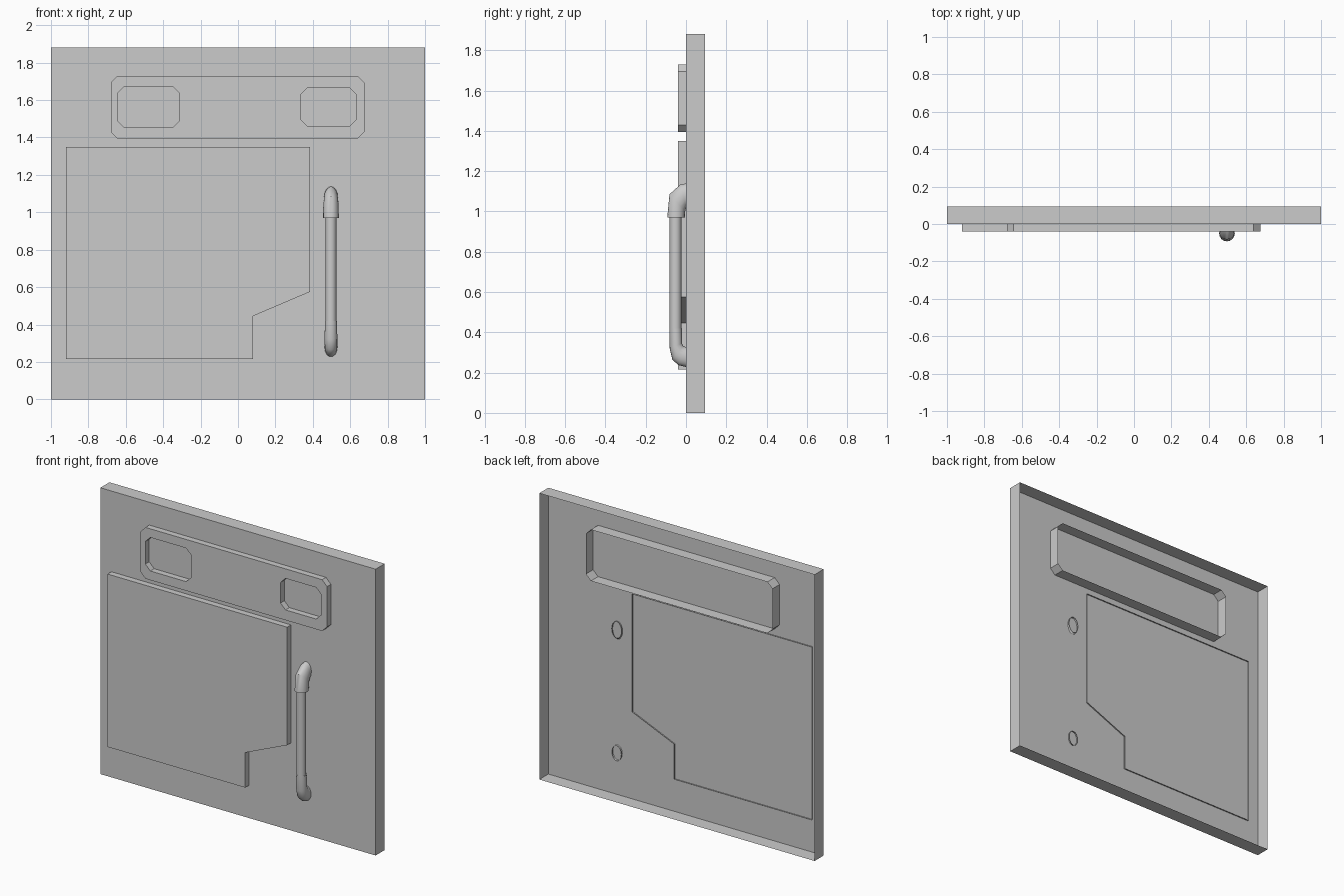
import bpy, bmesh, math
from mathutils import Vector

if "Cube" in bpy.data.objects:
    bpy.data.objects.remove(bpy.data.objects["Cube"])


def finish(name, bm):
    bmesh.ops.recalc_face_normals(bm, faces=bm.faces)
    me = bpy.data.meshes.new(name)
    bm.to_mesh(me)
    bm.free()
    ob = bpy.data.objects.new(name, me)
    bpy.context.collection.objects.link(ob)
    return ob


def chamfered(x0, x1, z0, z1, c):
    return [(x0 + c, z0), (x1 - c, z0), (x1, z0 + c), (x1, z1 - c),
            (x1 - c, z1), (x0 + c, z1), (x0, z1 - c), (x0, z0 + c)]


def open_shell(name, outline, front, back, holes=(), hole_back=0.0):
    """Front face with optional holes, walls running backwards, open rear."""
    bm = bmesh.new()
    front_edges = []
    for i, loop in enumerate([outline, *holes]):
        end = back if i == 0 else hole_back
        f = [bm.verts.new((x, front, z)) for x, z in loop]
        b = [bm.verts.new((x, end, z)) for x, z in loop]
        for k in range(len(loop)):
            n = (k + 1) % len(loop)
            bm.faces.new((f[k], f[n], b[n], b[k]))
            front_edges.append(bm.edges.get((f[k], f[n])))
    if holes:
        bmesh.ops.triangle_fill(bm, edges=front_edges, use_beauty=True,
                                normal=(0, -1, 0))
    else:
        bm.faces.new(f)
    return finish(name, bm)


def swept(name, rings, x, sides=16, caps=(True, True)):
    """Tube through rings given as outer (y, z), inner (y, z), half width."""
    bm = bmesh.new()
    loops = []
    for oy, oz, iy, iz, w in rings:
        o, i = Vector((x, oy, oz)), Vector((x, iy, iz))
        mid, half = (o + i) / 2, (o - i) / 2
        loops.append([bm.verts.new(mid + half * math.cos(a) + Vector((w * math.sin(a), 0, 0)))
                      for a in (2 * math.pi * k / sides for k in range(sides))])
    for a, b in zip(loops, loops[1:]):
        for k in range(sides):
            n = (k + 1) % sides
            bm.faces.new((a[k], a[n], b[n], b[k]))
    for loop, cap in zip((loops[0], loops[-1]), caps):
        if cap:
            bm.faces.new(loop)
    ob = finish(name, bm)
    bpy.ops.object.select_all(action='DESELECT')
    bpy.context.view_layer.objects.active = ob
    ob.select_set(True)
    bpy.ops.object.shade_smooth_by_angle(angle=math.radians(40))
    return ob


# Main panel: a thin tray, open at the back
open_shell("panel", [(-1, 0), (1, 0), (1, 1.88), (-1, 1.88)], 0.0, 0.094)

# Large raised plate with a stepped lower corner
open_shell("raised_plate", [(-0.92, 0.215), (0.08, 0.215), (0.08, 0.445),
                            (0.385, 0.575), (0.385, 1.35), (-0.92, 1.35)],
           -0.04, 0.008)

# Upper frame with two windows, its walls passing through the panel
open_shell("window_frame", chamfered(-0.68, 0.675, 1.393, 1.73, 0.036),
           -0.04, 0.075,
           holes=[chamfered(-0.645, -0.313, 1.453, 1.673, 0.036),
                  chamfered(0.337, 0.632, 1.46, 1.667, 0.036)])

# Grab handle: rod plus two elbows entering the panel
HX = 0.497
swept("handle_rod", [(-0.081, 0.38, -0.023, 0.38, 0.029),
                     (-0.081, 1.0, -0.023, 1.0, 0.029)], HX)
swept("handle_upper_elbow", [(-0.093, 0.97, -0.006, 0.97, 0.042),
                             (-0.082, 1.085, -0.004, 1.0, 0.041),
                             (-0.027, 1.134, 0.0, 1.02, 0.037),
                             (0.010, 1.14, 0.010, 1.03, 0.036)],
      HX, caps=(True, False))
swept("handle_lower_elbow", [(-0.082, 0.42, -0.020, 0.42, 0.032),
                             (-0.081, 0.32, -0.020, 0.345, 0.034),
                             (-0.068, 0.265, -0.014, 0.332, 0.034),
                             (-0.038, 0.237, -0.002, 0.327, 0.034),
                             (0.010, 0.225, 0.010, 0.325, 0.034)],
      HX, caps=(True, False))
